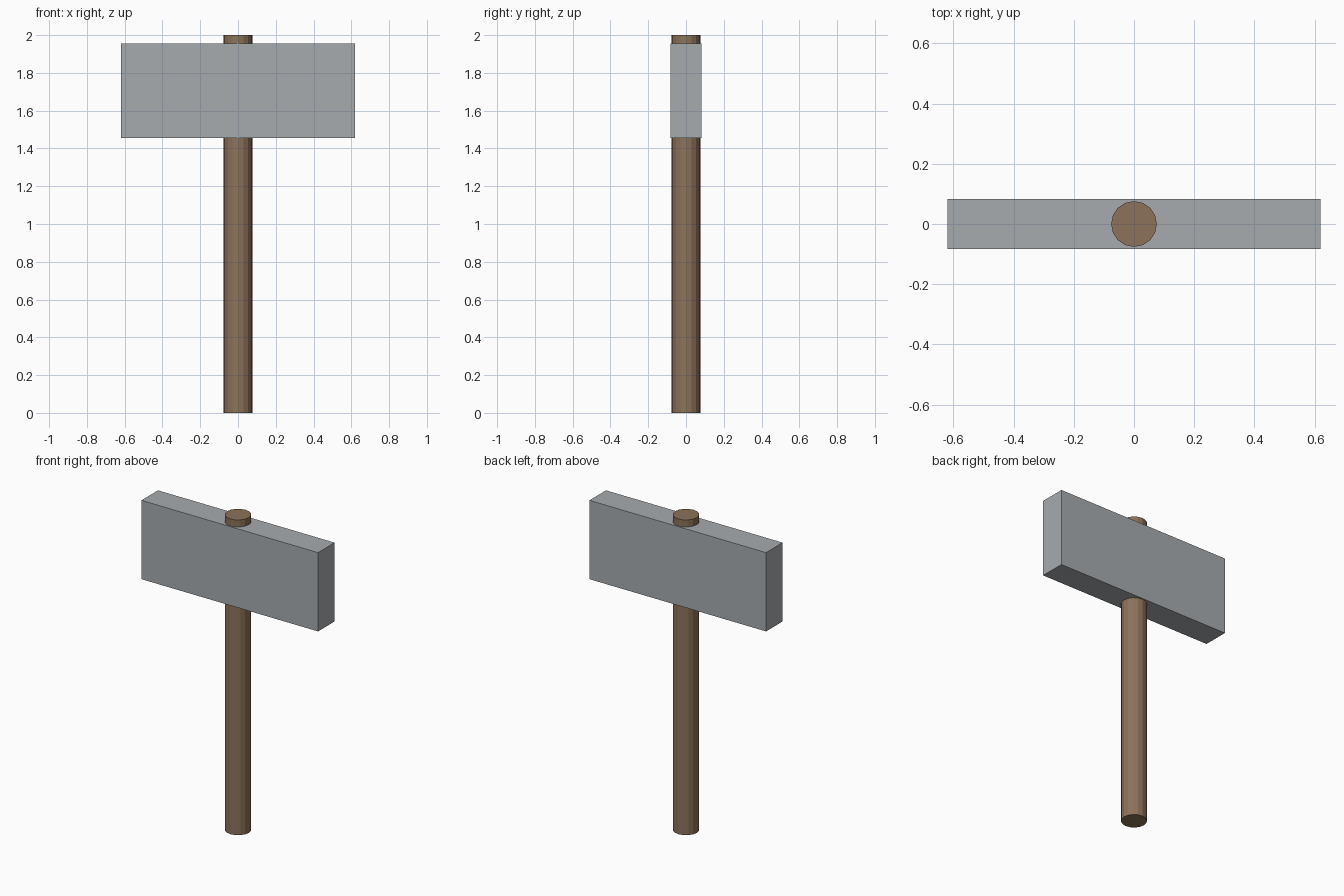
import bpy

cube = bpy.data.objects.get("Cube")
if cube:
    bpy.data.objects.remove(cube, do_unlink=True)


def make_material(name, rgb, metallic=0.0):
    mat = bpy.data.materials.new(name)
    mat.use_nodes = True
    color = (*rgb, 1.0)
    mat.diffuse_color = color
    mat.node_tree.nodes["Principled BSDF"].inputs["Base Color"].default_value = color
    return mat


def finish(name, mat):
    obj = bpy.context.object
    obj.name = name
    obj.data.name = name
    obj.data.materials.append(mat)
    return obj


wood = make_material("brown wood", (0.26, 0.17, 0.10))
steel = make_material("grey steel", (0.39, 0.41, 0.43))

# Round wooden handle, running right through the head
HEIGHT = 2.0
bpy.ops.mesh.primitive_cylinder_add(vertices=16, radius=0.076, depth=HEIGHT,
                                    location=(0, 0, HEIGHT / 2))
finish("handle", wood)

# Flat rectangular hammer head
bpy.ops.mesh.primitive_cube_add(size=1, location=(0, 0, 1.705))
head = finish("head", steel)
head.scale = (1.24, 0.166, 0.5)
bpy.ops.object.transform_apply(location=False, rotation=False, scale=True)
